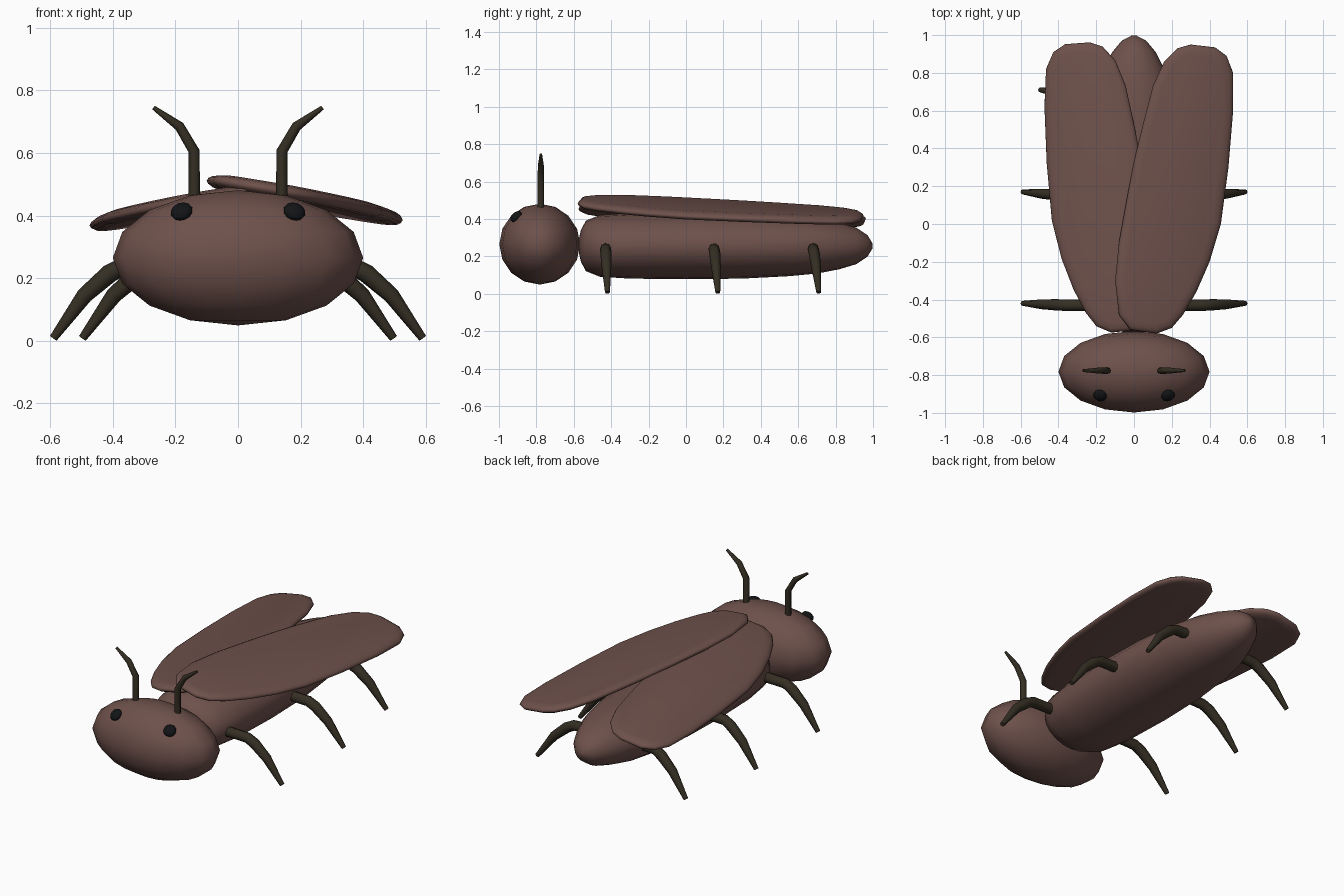
import bpy, bmesh, math
from mathutils import Vector, Matrix

if "Cube" in bpy.data.objects:
    bpy.data.objects.remove(bpy.data.objects["Cube"])


def material(name, rgb):
    m = bpy.data.materials.new(name)
    m.diffuse_color = (*rgb, 1)
    m.use_nodes = True
    m.node_tree.nodes["Principled BSDF"].inputs["Base Color"].default_value = m.diffuse_color
    return m


BROWN = material("brown shell", (0.155, 0.082, 0.070))
LEG = material("dark olive limbs", (0.035, 0.028, 0.017))
BLACK = material("black eyes", (0.006, 0.007, 0.008))


def finish(name, bm, mat, angle=60):
    bmesh.ops.recalc_face_normals(bm, faces=bm.faces)
    me = bpy.data.meshes.new(name)
    bm.to_mesh(me)
    bm.free()
    ob = bpy.data.objects.new(name, me)
    bpy.context.collection.objects.link(ob)
    me.materials.append(mat)
    bpy.ops.object.select_all(action='DESELECT')
    ob.select_set(True)
    bpy.context.view_layer.objects.active = ob
    bpy.ops.object.shade_smooth_by_angle(angle=math.radians(angle))
    return ob


def loft(name, rings, mat, angle=60):
    """Skin a list of equal-length point rings and cap both ends."""
    bm = bmesh.new()
    vs = [[bm.verts.new(p) for p in r] for r in rings]
    n = len(vs[0])
    for a, b in zip(vs, vs[1:]):
        for i in range(n):
            bm.faces.new((a[i], a[(i + 1) % n], b[(i + 1) % n], b[i]))
    bm.faces.new(vs[0])
    bm.faces.new(vs[-1])
    return finish(name, bm, mat, angle)


def ellipsoid(name, centre, radii, mat, seg, rings, rot=Matrix()):
    bm = bmesh.new()
    bmesh.ops.create_uvsphere(bm, u_segments=seg, v_segments=rings, radius=1)
    bm.transform(Matrix.Translation(centre) @ rot @ Matrix.Diagonal((*radii, 1)))
    return finish(name, bm, mat)


def tube(name, path, radii, mat, sides=8):
    """Tapered round limb along a bent path."""
    pts = [Vector(p) for p in path]
    rings = []
    for i, p in enumerate(pts):
        t = (pts[min(i + 1, len(pts) - 1)] - pts[max(i - 1, 0)]).normalized()
        u = Vector((0, 1, 0))
        u = (u - t * u.dot(t)).normalized()
        w = t.cross(u)
        rings.append([p + radii[i] * (u * math.cos(k * math.tau / sides) + w * math.sin(k * math.tau / sides))
                      for k in range(sides)])
    return loft(name, rings, mat, 60)


# Head
ellipsoid("head", (0, -0.782, 0.265), (0.4, 0.216, 0.216), BROWN, 16, 8)

# Body: elliptical sections (y, half width, half height)
sections = [(-0.572, 0.05, 0.04), (-0.562, 0.12, 0.085), (-0.535, 0.19, 0.135), (-0.46, 0.24, 0.165),
            (-0.3, 0.265, 0.175), (0, 0.275, 0.178), (0.3, 0.268, 0.175), (0.55, 0.24, 0.162),
            (0.7, 0.208, 0.148), (0.82, 0.16, 0.125), (0.91, 0.115, 0.098), (0.97, 0.065, 0.058), (0.998, 0.012, 0.012)]
loft("body", [[(rx * math.cos(k * math.tau / 20), y, 0.256 + rz * math.sin(k * math.tau / 20)) for k in range(20)]
              for y, rx, rz in sections], BROWN)

# Wings: one outline, thickened with rounded rims, tilted outward
outline = [(0.12, -0.58), (0.2, -0.55), (0.26, -0.48), (0.33, -0.36), (0.4, -0.2), (0.46, 0), (0.5, 0.3),
           (0.525, 0.6), (0.525, 0.8), (0.49, 0.89), (0.43, 0.935), (0.3, 0.95), (0.23, 0.93), (0.16, 0.86),
           (0.1, 0.73), (0.04, 0.5), (0, 0.33), (-0.035, 0.15), (-0.08, -0.1), (-0.1, -0.3), (-0.08, -0.48),
           (-0.02, -0.56)]
# (inset distance, height offset) from underside to top
rim = [(0.05, -0.022), (0.02, -0.018), (0.005, -0.009), (0, 0), (0.005, 0.01), (0.02, 0.019), (0.05, 0.025)]


def wing(name, side, turn, base, slope):
    rot = Matrix.Rotation(turn, 2)
    pivot = Vector((0, -0.57))
    pts = []
    for x, y in outline:
        pts.append(pivot + rot @ (Vector((side * x, y)) - pivot))
    n = len(pts)
    rings = []
    for inset, dz in rim:
        ring = []
        for i, p in enumerate(pts):
            t = (pts[(i + 1) % n] - pts[i - 1]).normalized()
            q = p + side * inset * Vector((-t.y, t.x))
            ring.append((q.x, q.y, base - slope * side * q.x - 0.022 * q.y + dz))
        rings.append(ring)
    loft(name, rings, BROWN)


wing("right_wing", 1, 0, 0.488, 0.165)
wing("left_wing", -1, -0.043, 0.460, 0.165)

for s, label in ((1, "right"), (-1, "left")):
    # Legs: name, root y, foot y, sideways offset
    for part, y0, y1, dx in (("front", -0.43, -0.42, 0), ("middle", 0.15, 0.17, 0), ("rear", 0.68, 0.71, -0.093)):
        path = [(0.15, y0, 0.243), (0.365 + dx, y0, 0.238), (0.41 + dx, y0 + (y1 - y0) * 0.2, 0.215),
                (0.49 + dx, y0 + (y1 - y0) * 0.5, 0.145), (0.59 + dx, y1, 0.008)]
        tube(f"{part}_{label}_leg", [(s * x, y, z) for x, y, z in path],
             (0.03, 0.03, 0.03, 0.026, 0.013), LEG)

    # Antennae
    path = [(0.14, 0.44), (0.14, 0.605), (0.187, 0.685), (0.27, 0.745)]
    tube(f"{label}_antenna", [(s * x, -0.776, z) for x, z in path], (0.018, 0.018, 0.016, 0.007), LEG)

    # Eyes: flattened beads lying on the head surface
    normal = Vector((s * 1.1, -2.8, 3.3)).normalized()
    ellipsoid(f"{label}_eye", (s * 0.18, -0.908, 0.413), (0.036, 0.036, 0.022), BLACK, 12, 8,
              normal.to_track_quat('Z', 'Y').to_matrix().to_4x4())
